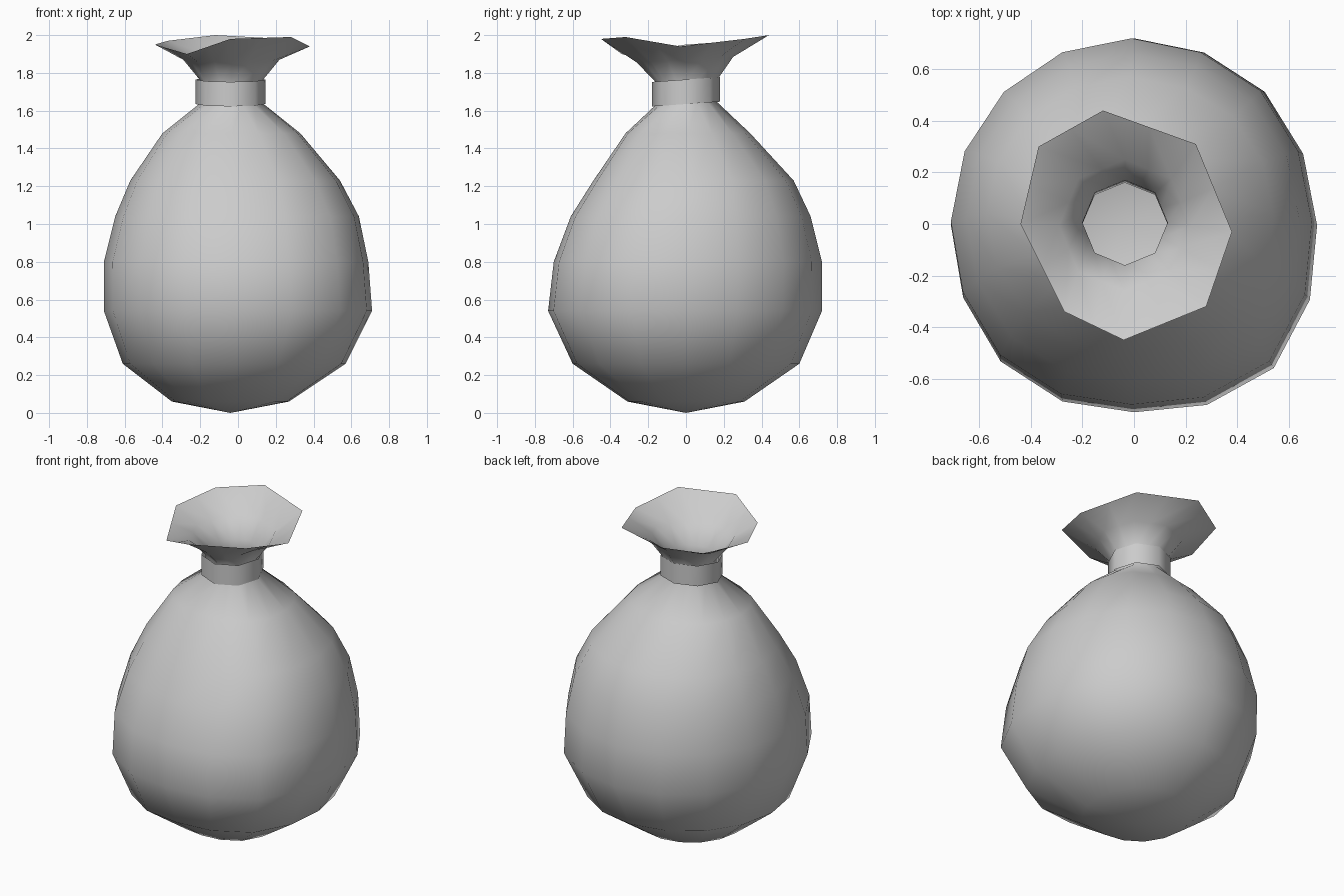
import bpy
import bmesh
from math import sin, cos, pi

cube = bpy.data.objects.get("Cube")
if cube:
    bpy.data.objects.remove(cube)

cloth = bpy.data.materials.new("grey cloth")
cloth.use_nodes = True
cloth.diffuse_color = (0.6, 0.6, 0.6, 1)
cloth.node_tree.nodes["Principled BSDF"].inputs["Base Color"].default_value = (0.6, 0.6, 0.6, 1)

SIDES = 16


def ring(bm, z, left, right, front, back, bulge=None, octagon=False, tilt=0):
    """Loop of vertices fitted between four extents."""
    cx, cy = (left + right) / 2, (front + back) / 2
    rx, ry = (right - left) / 2, (back - front) / 2
    verts = []
    for i in range(SIDES):
        a = 2 * pi * i / SIDES
        k = bulge[i] if bulge else 1
        if octagon and i % 2:
            k = cos(pi / 8)
        y = cy + k * ry * sin(a)
        verts.append(bm.verts.new((cx + k * rx * cos(a), y, z + tilt * y)))
    return verts


def bridge(bm, loops):
    for low, high in zip(loops, loops[1:]):
        n = len(low)
        for i in range(n):
            j = (i + 1) % n
            bm.faces.new((low[i], low[j], high[j], high[i]))


def finish(bm, name):
    mesh = bpy.data.meshes.new(name)
    bm.to_mesh(mesh)
    bm.free()
    mesh.materials.append(cloth)
    mesh.shade_smooth()
    obj = bpy.data.objects.new(name, mesh)
    bpy.context.collection.objects.link(obj)


# Sack: rounded body, tied neck and flared mouth in one open sheet
bm = bmesh.new()
lumps = [1, 1, 1.01, 1, 1, 1, 1, 1, 1, 1.01, 1.03, 1.02, 1, 1.04, 1.08, 1.04]
body = [  # height, left, right, front, back
    (0.06, -0.35, 0.27, -0.31, 0.31),
    (0.26, -0.61, 0.57, -0.60, 0.60),
    (0.54, -0.71, 0.71, -0.73, 0.72),
    (0.80, -0.71, 0.69, -0.70, 0.72),
    (1.04, -0.65, 0.64, -0.61, 0.66),
    (1.23, -0.57, 0.54, -0.49, 0.57),
    (1.48, -0.40, 0.33, -0.32, 0.34),
]
loops = [ring(bm, *row, bulge=lumps) for row in body]
base = bm.verts.new((-0.04, 0, 0))
for i in range(SIDES):
    bm.faces.new((base, loops[0][(i + 1) % SIDES], loops[0][i]))
neck = [
    (1.64, -0.20, 0.13, -0.16, 0.16),
    (1.76, -0.20, 0.13, -0.16, 0.17),
    (1.87, -0.29, 0.22, -0.26, 0.25),
]
loops += [ring(bm, *row, octagon=True, tilt=0.06) for row in neck]

# Uneven eight-cornered rim
corners = [
    (0.38, -0.03, 1.94), (0.24, 0.31, 1.98), (-0.12, 0.44, 2.0), (-0.37, 0.30, 1.97),
    (-0.44, 0.0, 1.95), (-0.27, -0.34, 1.90), (-0.04, -0.45, 1.98), (0.28, -0.32, 1.99),
]
rim = []
for p, q in zip(corners, corners[1:] + corners[:1]):
    rim.append(bm.verts.new(p))
    rim.append(bm.verts.new([(u + v) / 2 for u, v in zip(p, q)]))
loops.append(rim)
bridge(bm, loops)
finish(bm, "sack")

# Tie: slightly tilted band round the neck
bm = bmesh.new()
extent = (-0.225, 0.145, -0.18, 0.18)
bridge(bm, [ring(bm, z, *extent, octagon=True, tilt=0.07) for z in (1.635, 1.765)])
finish(bm, "neck_band")
